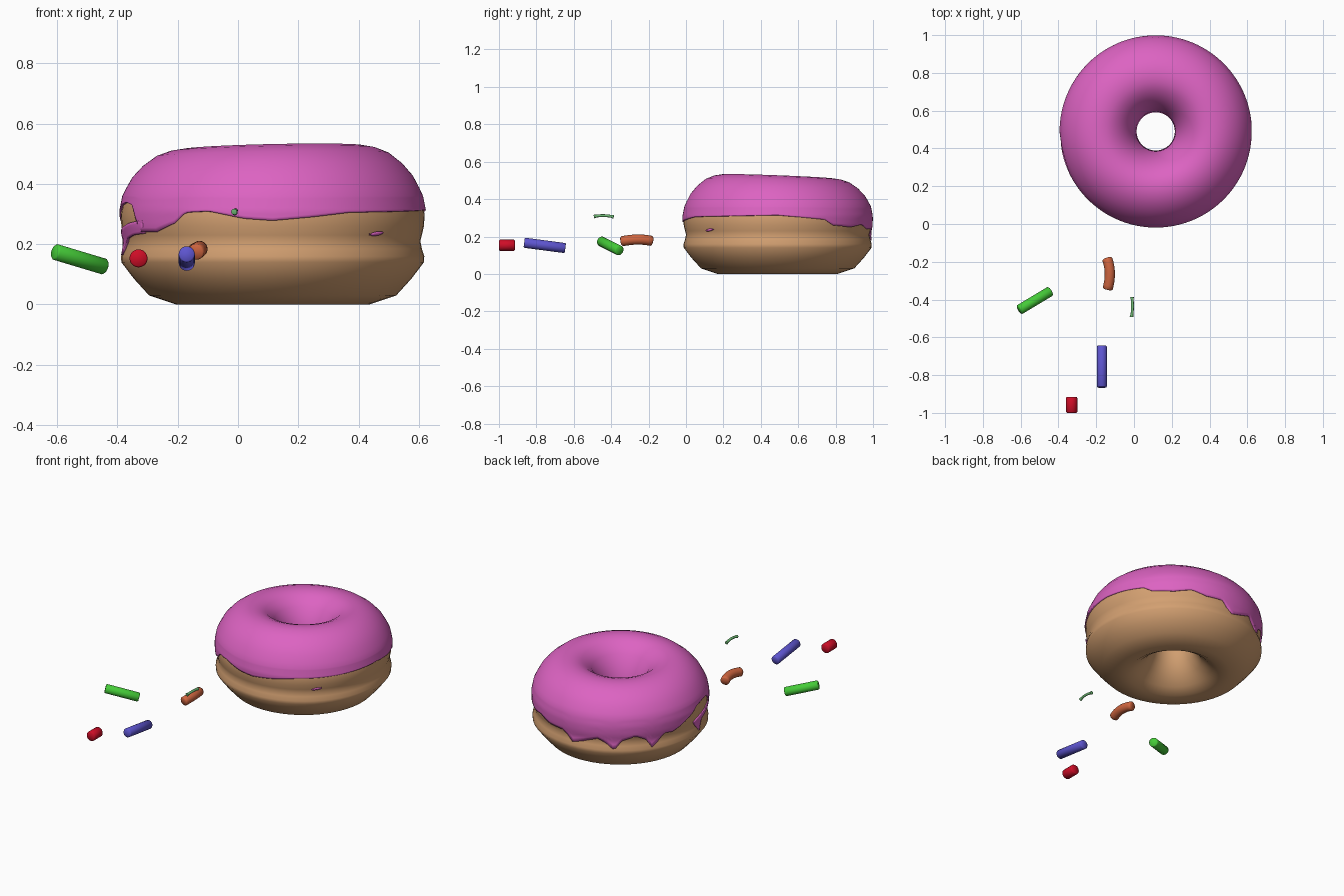
import bpy, bmesh, math
from mathutils import Vector

if "Cube" in bpy.data.objects:
    bpy.data.objects.remove(bpy.data.objects["Cube"])

CX, CY = 0.115, 0.49        # centre of the ring


def material(name, rgb):
    m = bpy.data.materials.new(name)
    m.diffuse_color = (*rgb, 1)
    m.use_nodes = True
    m.node_tree.nodes["Principled BSDF"].inputs["Base Color"].default_value = m.diffuse_color
    return m


def finish(name, verts, faces, mat, angle=50):
    me = bpy.data.meshes.new(name)
    me.from_pydata(verts, [], faces)
    me.update()
    ob = bpy.data.objects.new(name, me)
    bpy.context.collection.objects.link(ob)
    me.materials.append(mat)
    bpy.ops.object.select_all(action='DESELECT')
    ob.select_set(True)
    bpy.context.view_layer.objects.active = ob
    bpy.ops.object.shade_smooth_by_angle(angle=math.radians(angle))
    return ob


def lerp_table(table, x):
    for (x0, y0), (x1, y1) in zip(table, table[1:]):
        if x0 <= x <= x1:
            return y0 + (y1 - y0) * (x - x0) / (x1 - x0)
    return table[0][1] if x < table[0][0] else table[-1][1]


def sweep(name, angles, profile_at, mat, close_turn, close_profile):
    """Turn a profile of (radius, height) about the ring axis; it may vary by angle."""
    verts, faces = [], []
    for a in angles:
        prof = profile_at(a)
        t = math.radians(a)
        verts += [(CX + r * math.cos(t), CY + r * math.sin(t), z) for r, z in prof]
    n, m = len(angles), len(prof)
    for i in range(n if close_turn else n - 1):
        k = (i + 1) % n
        for j in range(m if close_profile else m - 1):
            l = (j + 1) % m
            faces.append((i * m + j, i * m + l, k * m + l, k * m + j))
    return finish(name, verts, faces, mat)


def tube(name, points, radius, mat, sides=20, flare=1.0):
    """Rod along a path with slightly rounded rims."""
    pts = [Vector(p) for p in points]
    d0, d1 = (pts[1] - pts[0]).normalized(), (pts[-1] - pts[-2]).normalized()
    b = radius * 0.18
    path = [pts[0], pts[0] + d0 * b] + pts[1:-1] + [pts[-1] - d1 * b, pts[-1]]
    last = len(path) - 1
    verts, faces = [], []
    for i, p in enumerate(path):
        d = path[min(i + 1, last)] - path[max(i - 1, 0)]
        q = d.to_track_quat('Z', 'Y')
        r = radius * (0.84 if i in (0, last) else flare if i in (1, last - 1) else 1)
        for s in range(sides):
            t = math.tau * s / sides
            verts.append(p + q @ Vector((r * math.cos(t), r * math.sin(t), 0)))
    for i in range(last):
        for s in range(sides):
            k = (s + 1) % sides
            faces.append((i * sides + s, i * sides + k,
                          (i + 1) * sides + k, (i + 1) * sides + s))
    faces.append(tuple(reversed(range(sides))))
    faces.append(tuple(last * sides + s for s in range(sides)))
    return finish(name, [tuple(v) for v in verts], faces, mat)


def arc(p0, mid, p1, n=8):
    """Quadratic bend from p0 to p1 passing through mid."""
    p0, mid, p1 = Vector(p0), Vector(mid), Vector(p1)
    c = 2 * mid - (p0 + p1) / 2
    return [p0 * (1 - t) ** 2 + c * 2 * t * (1 - t) + p1 * t * t
            for t in (i / n for i in range(n + 1))]


dough_mat = material("tan dough", (0.65, 0.35, 0.165))
icing_mat = material("pink icing", (0.72, 0.125, 0.54))
red = material("red sugar", (0.62, 0.004, 0.02))
blue = material("violet blue sugar", (0.11, 0.09, 0.62))
orange = material("orange sugar", (0.62, 0.13, 0.05))
green = material("green sugar", (0.06, 0.60, 0.04))
pale = material("pale green sugar", (0.16, 0.50, 0.18))

# Dough ring with a pinched waist and a flat base
DOUGH = [(0.125, 0.14), (0.11, 0.20), (0.105, 0.25), (0.112, 0.32), (0.135, 0.38),
         (0.175, 0.445), (0.23, 0.485), (0.30, 0.50), (0.37, 0.485), (0.43, 0.44),
         (0.475, 0.385), (0.495, 0.34), (0.504, 0.30), (0.502, 0.26), (0.495, 0.23),
         (0.49, 0.21), (0.495, 0.185), (0.503, 0.16), (0.502, 0.14), (0.46, 0.085),
         (0.41, 0.03), (0.32, 0.0), (0.26, 0.0), (0.21, 0.03), (0.16, 0.08)]
sweep("dough", range(0, 360, 6), lambda a: DOUGH, dough_mat, True, True)

# Icing coat: fixed crown, ragged lower edge given as angle -> height
CROWN = [(0.101, 0.30), (0.107, 0.34), (0.13, 0.39), (0.165, 0.455), (0.22, 0.502),
         (0.26, 0.517), (0.30, 0.521), (0.34, 0.515), (0.385, 0.498), (0.43, 0.464),
         (0.465, 0.425), (0.487, 0.385), (0.499, 0.36)]
EDGE = [(0, .315), (30, .29), (36, .26), (50, .25), (62, .265), (72, .24), (84, .24),
        (92, .18), (100, .20), (110, .23), (116, .20), (121, .165), (126, .22),
        (135, .25), (142, .22), (146, .17), (151, .20), (155, .245), (161, .235),
        (168, .26), (176, .29), (185, .33), (195, .34), (203, .33), (210, .24),
        (220, .24), (230, .27), (235, .305), (245, .31), (259, .285), (270, .278),
        (285, .29), (300, .305), (330, .31), (360, .315)]
SIDE = [(0.14, 0.509), (0.16, 0.509), (0.185, 0.502), (0.21, 0.497), (0.23, 0.502),
        (0.26, 0.508), (0.31, 0.509), (0.36, 0.499)]


def icing_profile(a):
    tilt = 0.013 * math.cos(math.radians(a + 60))
    prof = [(r, z + tilt * max(0, z - 0.36) / 0.16) for r, z in CROWN]
    low = lerp_table(EDGE, a)
    for k in range(1, 9):
        z = 0.36 + (low - 0.36) * k / 8
        prof.append((lerp_table(SIDE, z), z))
    return prof


def add_thickness(ob, t):
    mod = ob.modifiers.new("thickness", 'SOLIDIFY')
    mod.thickness, mod.offset = t, -1


add_thickness(sweep("icing", range(0, 360, 2), icing_profile, icing_mat, True, False), 0.012)


# Loose icing flake hanging below the bare patch on the left
def flake_profile(a):
    top = lerp_table([(182, .235), (187, .25), (200, .27), (212, .28)], a)
    low = lerp_table([(182, .23), (188, .165), (194, .215), (203, .23), (212, .235)], a)
    return [(lerp_table(SIDE, z), z) for z in (top + (low - top) * k / 5 for k in range(6))]


add_thickness(sweep("icing_flake", range(182, 213, 2), flake_profile, icing_mat, False, False), 0.01)


# Small stray icing smear low on the front right
def smear_profile(a):
    h = 0.007 * math.sqrt(max(0.02, 1 - ((a - 313.5) / 3.5) ** 2))
    c = 0.235 + (a - 313.5) * 0.001
    return [(0.503, c + h), (0.505, c), (0.502, c - h)]


add_thickness(sweep("icing_smear", range(310, 318), smear_profile, icing_mat, False, False), 0.008)

# Sprinkles
tube("short_sprinkle", [(-.33, -1.0, .153), (-.33, -.915, .153)], 0.03, red)
tube("long_sprinkle", [(-.17, -.865, .167), (-.17, -.645, .138)], 0.027, blue)
tube("tilted_sprinkle", [(-.608, -.455, .175), (-.442, -.355, .125)], 0.027, green)
tube("bent_sprinkle", arc((-.14, -.345, .174), (-.128, -.26, .184), (-.143, -.182, .176)),
     0.027, orange)
tube("thin_sprinkle", arc((-.013, -.492, .307), (-.008, -.44, .312), (-.011, -.387, .305)),
     0.0075, pale, 12, 1.35)
